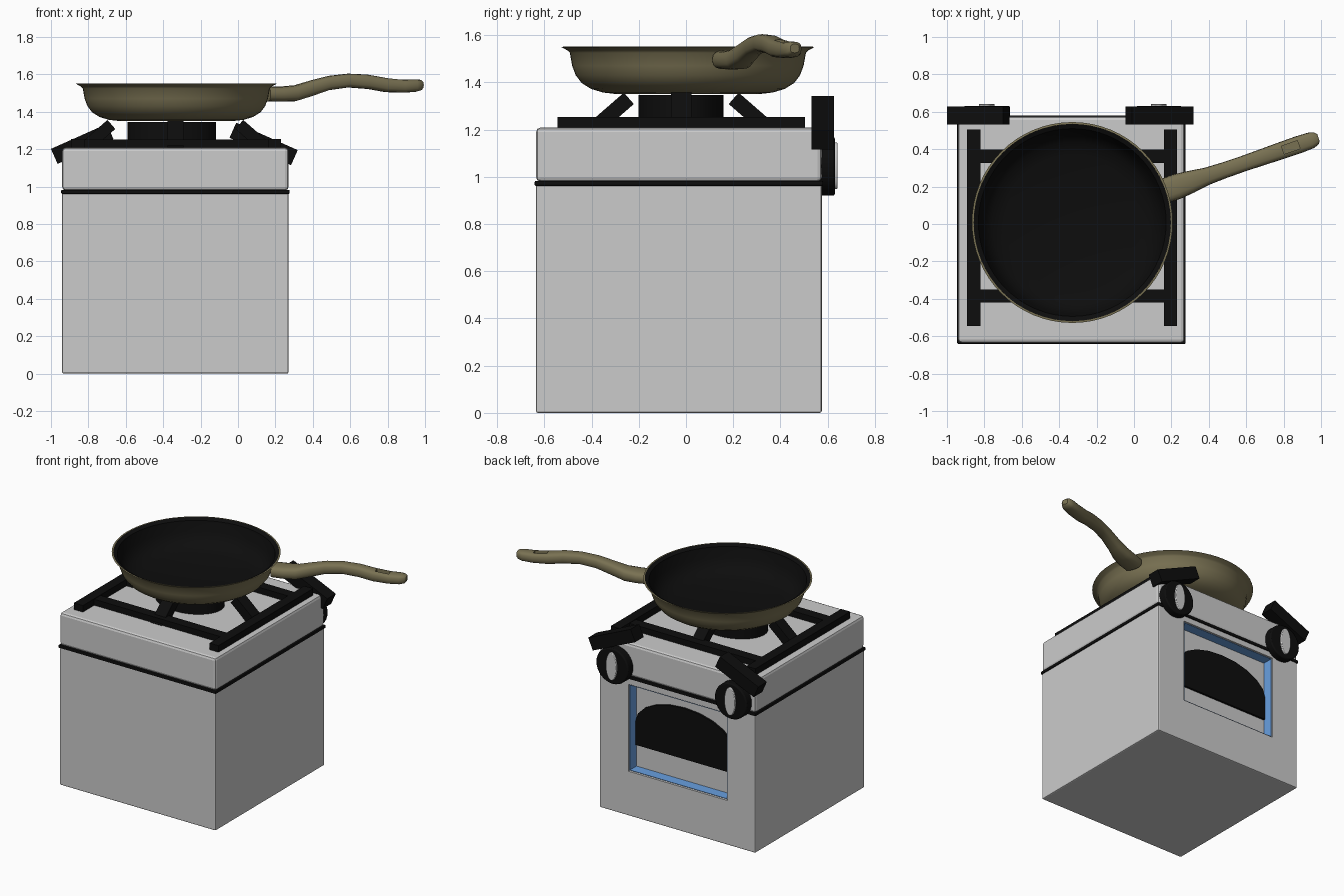
import bpy, bmesh, math
from mathutils import Vector, Matrix

if "Cube" in bpy.data.objects:
    bpy.data.objects.remove(bpy.data.objects["Cube"])

CX, CY = -0.335, -0.03          # centre of the stove


def material(name, rgb):
    m = bpy.data.materials.new(name)
    m.diffuse_color = (*rgb, 1)
    m.use_nodes = True
    m.node_tree.nodes["Principled BSDF"].inputs["Base Color"].default_value = m.diffuse_color
    return m


BLACK = material("black", (0.004, 0.004, 0.004))
OLIVE = material("olive", (0.19, 0.165, 0.085))
BLUE = material("blue", (0.14, 0.35, 0.75))


def finish(name, bm, mat=None, smooth=True, bevel=0):
    bmesh.ops.recalc_face_normals(bm, faces=bm.faces)
    me = bpy.data.meshes.new(name)
    bm.to_mesh(me)
    bm.free()
    ob = bpy.data.objects.new(name, me)
    bpy.context.collection.objects.link(ob)
    if mat:
        me.materials.append(mat)
    if smooth:
        bpy.ops.object.select_all(action='DESELECT')
        ob.select_set(True)
        bpy.context.view_layer.objects.active = ob
        bpy.ops.object.shade_smooth_by_angle(angle=math.radians(35))
    if bevel:
        b = ob.modifiers.new("bevel", 'BEVEL')
        b.width, b.segments = bevel, 2
    return ob


def box(name, centre, size, mat=None, rot=None, bevel=0):
    bm = bmesh.new()
    m = Matrix.Translation(centre) @ (rot or Matrix()) @ Matrix.Diagonal((*size, 1))
    bmesh.ops.create_cube(bm, size=1, matrix=m)
    return finish(name, bm, mat, False, bevel)


def cylinder(name, centre, radii, depth, mat=None, rot=None, bevel=0):
    bm = bmesh.new()
    m = Matrix.Translation(centre) @ (rot or Matrix()) @ Matrix.Diagonal((*radii, depth, 1))
    bmesh.ops.create_cone(bm, cap_ends=True, segments=32, radius1=1, radius2=1, depth=1, matrix=m)
    return finish(name, bm, mat, True, bevel)


def lathe(name, profile, centre, mat, steps=64):
    bm = bmesh.new()
    vs = [bm.verts.new((r, 0, z)) for r, z in profile]
    es = [bm.edges.new(p) for p in zip(vs, vs[1:])]
    bmesh.ops.spin(bm, geom=vs + es, axis=(0, 0, 1), cent=(0, 0, 0), angle=math.tau, steps=steps)
    bmesh.ops.remove_doubles(bm, verts=bm.verts, dist=1e-4)
    bmesh.ops.translate(bm, verts=bm.verts, vec=centre)
    return finish(name, bm, mat)


def cut(ob, cutter):
    mod = ob.modifiers.new("cut", 'BOOLEAN')
    mod.operation, mod.object, mod.solver = 'DIFFERENCE', cutter, 'EXACT'
    cutter.hide_render = True
    cutter.hide_set(True)


# stove body, trim band and hob
body = box("stove_body", (CX, CY, 0.485), (1.21, 1.21, 0.97), bevel=0.008)
box("trim_band", (CX, CY, 0.972), (1.222, 1.222, 0.022), BLACK, bevel=0.006)
box("hob_top", (CX, CY, 1.094), (1.21, 1.21, 0.228), bevel=0.018)

# oven window: recess, blue lining and domed dark panel
WX, WZ, WD = -0.34, 0.617, 0.08
BACK = 0.575
cut(body, box("window_cutter", (WX, BACK, WZ), (0.77, 2 * WD, 0.61)))
bm = bmesh.new()
bmesh.ops.create_cube(bm, size=1, matrix=Matrix.Translation((WX, BACK - WD / 2 - 0.004, WZ))
                      @ Matrix.Diagonal((0.755, WD - 0.006, 0.595, 1)))
bmesh.ops.delete(bm, geom=[f for f in bm.faces if f.calc_center_median().y > BACK - 0.01], context='FACES')
lining = finish("window_lining", bm, BLUE, False)
lining.modifiers.new("thickness", 'SOLIDIFY').thickness = -0.003

bm = bmesh.new()
outline = [(-0.375, 0.475), (0.375, 0.475)]
outline += [(0.375 * math.cos(a), 0.64 + 0.19 * math.sin(a)) for a in [i * math.pi / 10 for i in range(11)]]
f = bm.faces.new([bm.verts.new((WX + x, BACK - WD, z)) for x, z in outline])
g = bmesh.ops.extrude_face_region(bm, geom=[f])['geom']
bmesh.ops.translate(bm, verts=[v for v in g if isinstance(v, bmesh.types.BMVert)], vec=(0, 0.015, 0))
finish("window_dome", bm, BLACK, False)

# round control knobs with raised grips, and slanted bars above them
TO_BACK = Matrix.Rotation(-math.pi / 2, 4, 'X')
for side, kx, bx, length, s in (("left", -0.787, -0.833, 0.327, 1), ("right", 0.133, 0.137, 0.36, -1)):
    cylinder(side + "_knob", (kx, 0.595, 1.045), (0.125, 0.125), 0.07, BLACK, TO_BACK, 0.008)
    cylinder(side + "_knob_grip", (kx, 0.63, 1.047), (0.042, 0.098), 0.024, None, TO_BACK, 0.004)
    box(side + "_slanted_bar", (bx, 0.58, 1.228), (length, 0.095, 0.088), BLACK,
        Matrix.Rotation(-s * math.radians(24), 4, 'Y'))

# pan support: side rails, cross bars and four rising arms
GX, GY = -0.335, -0.02
for n, x in (("left", -0.857), ("right", 0.195)):
    box(n + "_grate_rail", (x, GY, 1.231), (0.07, 1.05, 0.046), BLACK)
for n, y in (("front", -0.385), ("back", 0.363)):
    box(n + "_grate_bar", (GX, y, 1.23), (1.05, 0.072, 0.042), BLACK)
for i, (n, reach) in enumerate((("right", 0.425), ("back", 0.305), ("left", 0.425), ("front", 0.305))):
    turn = Matrix.Rotation(i * math.pi / 2, 4, 'Z')
    c = Vector((GX, GY, 1.26)) + turn @ Vector((reach, 0, 0))
    box(n + "_grate_arm", c, (0.22, 0.085, 0.064), BLACK, turn @ Matrix.Rotation(math.radians(41), 4, 'Y'))

# burner
cylinder("burner_cap", (-0.355, -0.022, 1.278), (0.237, 0.18), 0.135, BLACK)

# pan with dark cooking surface
PAN = (-0.33, 0.008, 0)
lathe("pan_shell", [(0, 1.35), (0.30, 1.35), (0.36, 1.357), (0.41, 1.372), (0.45, 1.397), (0.475, 1.43),
                    (0.49, 1.47), (0.50, 1.525), (0.51, 1.535), (0.537, 1.55), (0.527, 1.551)], PAN, OLIVE)
lathe("pan_lining", [(0.528, 1.551), (0.502, 1.538), (0.484, 1.47), (0.465, 1.43), (0.43, 1.395),
                     (0.36, 1.372), (0, 1.368)], PAN, BLACK)

# handle lofted along a wavy path: distance, bottom z, top z, half width
ANG = math.radians(19)
stations = [(-0.05, 1.455, 1.535, 0.066), (0.03, 1.454, 1.535, 0.068), (0.11, 1.456, 1.542, 0.06),
            (0.20, 1.482, 1.568, 0.047), (0.30, 1.515, 1.592, 0.043), (0.41, 1.53, 1.604, 0.042),
            (0.52, 1.522, 1.599, 0.044), (0.62, 1.505, 1.582, 0.046), (0.72, 1.502, 1.572, 0.047),
            (0.79, 1.506, 1.573, 0.044), (0.82, 1.514, 1.571, 0.034), (0.832, 1.525, 1.562, 0.02)]
frame = Matrix.Translation((0.20, 0.19, 0)) @ Matrix.Rotation(ANG, 4, 'Z')
bm = bmesh.new()
rings = []
for d, lo, hi, w in stations:
    ring = []
    for k in range(16):
        c, s = math.cos(k * math.tau / 16), math.sin(k * math.tau / 16)
        p = Vector((d, w * math.copysign(abs(c) ** 0.7, c),
                    (lo + hi) / 2 + (hi - lo) / 2 * math.copysign(abs(s) ** 0.7, s)))
        ring.append(bm.verts.new(frame @ p))
    rings.append(ring)
for a, b in zip(rings, rings[1:]):
    for k in range(16):
        bm.faces.new((a[k], a[(k + 1) % 16], b[(k + 1) % 16], b[k]))
bm.faces.new(rings[0])
bm.faces.new(rings[-1])
handle = finish("pan_handle", bm, OLIVE)
slot = box("handle_slot_cutter", frame @ Vector((0.675, 0, 1.58)), (0.09, 0.045, 0.07), OLIVE,
           Matrix.Rotation(ANG, 4, 'Z'))
cut(handle, slot)
